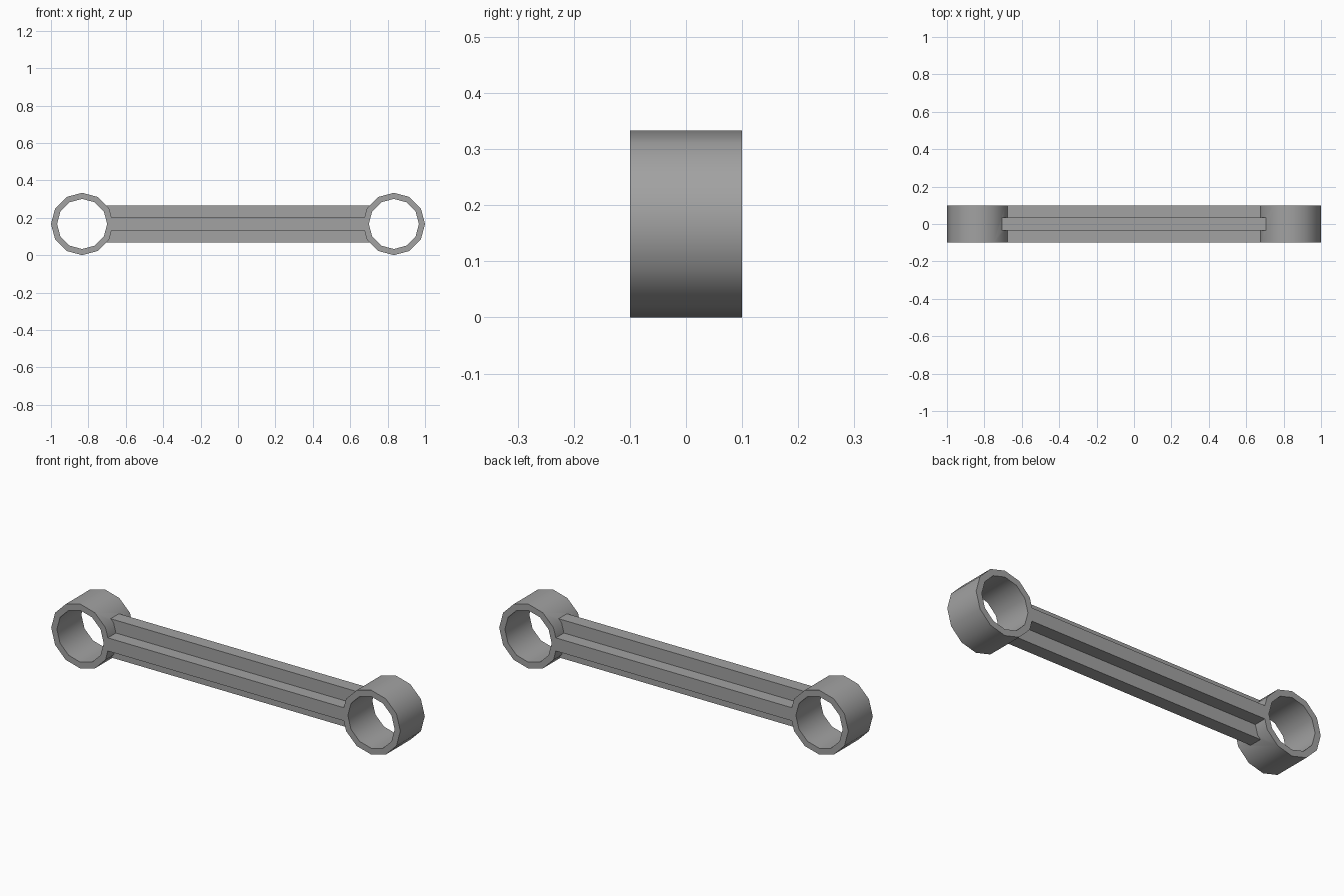
import bpy
import bmesh
from math import sin, cos, pi, radians

old = bpy.data.objects.get("Cube")
if old:
    bpy.data.objects.remove(old, do_unlink=True)

SIDES = 12
OUTER, INNER = 1 / 6, 0.134      # ring radii
HALF_DEPTH = 0.1                 # half depth of rings and flange
CENTRE_X, CENTRE_Z = 1 - OUTER, OUTER
THIN = 0.034                     # half thickness of both plates of the bar

grey = bpy.data.materials.new("Grey metal")
grey.use_nodes = True
colour = (0.36, 0.36, 0.36, 1)
grey.diffuse_color = colour
grey.node_tree.nodes["Principled BSDF"].inputs["Base Color"].default_value = colour


def finish(name, bm):
    bmesh.ops.recalc_face_normals(bm, faces=bm.faces[:])
    mesh = bpy.data.meshes.new(name)
    bm.to_mesh(mesh)
    bm.free()
    mesh.materials.append(grey)
    obj = bpy.data.objects.new(name, mesh)
    bpy.context.collection.objects.link(obj)
    return obj


def make_ring(name, side):
    """Twelve-sided sleeve with its axis along y."""
    bm = bmesh.new()
    section = [(OUTER, -HALF_DEPTH), (OUTER, HALF_DEPTH),
               (INNER, HALF_DEPTH), (INNER, -HALF_DEPTH)]
    loops = []
    for i in range(SIDES):
        a = 2 * pi * i / SIDES
        loops.append([bm.verts.new((side * CENTRE_X + r * cos(a), y,
                                    CENTRE_Z + r * sin(a))) for r, y in section])
    for i in range(SIDES):
        a, b = loops[i], loops[(i + 1) % SIDES]
        for j in range(4):
            k = (j + 1) % 4
            bm.faces.new((a[j], a[k], b[k], b[j]))
    return finish(name, bm)


def ring_reach(z):
    """Horizontal reach of the twelve-sided outline at height z from its centre."""
    step = 2 * pi / SIDES
    return min((OUTER * cos(step / 2) - abs(z) * sin(a)) / cos(a)
               for a in (step * 0.5, step * 1.5))


def make_bar(name):
    """Cross-section bar whose ends sink a little into the ring walls."""
    bm = bmesh.new()
    t, w = THIN, HALF_DEPTH
    section = [(w, -t), (w, t), (t, t), (t, w), (-t, w), (-t, t),
               (-w, t), (-w, -t), (-t, -t), (-t, -w), (t, -w), (t, -t)]
    ends = []
    for side in (-1, 1):
        ends.append([bm.verts.new((side * (CENTRE_X - ring_reach(z) + 0.012),
                                   y, CENTRE_Z + z)) for y, z in section])
    a, b = ends
    n = len(section)
    for j in range(n):
        k = (j + 1) % n
        bm.faces.new((a[j], a[k], b[k], b[j]))
    # each end: a flat middle strip plus bent upper and lower tabs
    for v in ends:
        bm.faces.new((v[0], v[1], v[2], v[5], v[6], v[7], v[8], v[11]))
        bm.faces.new((v[2], v[3], v[4], v[5]))
        bm.faces.new((v[8], v[9], v[10], v[11]))
    return finish(name, bm)


# Bar and both rings welded into one body
rod = make_bar("link_rod")
for label, side in (("left_ring", 1), ("right_ring", -1)):
    ring = make_ring(label, side)
    weld = rod.modifiers.new(label, "BOOLEAN")
    weld.operation = "UNION"
    weld.solver = "EXACT"
    weld.object = ring
    bpy.context.view_layer.objects.active = rod
    bpy.ops.object.modifier_apply(modifier=weld.name)
    bpy.data.objects.remove(ring, do_unlink=True)

# Smooth ring walls, crisp plate edges
bpy.ops.object.select_all(action="DESELECT")
rod.select_set(True)
bpy.context.view_layer.objects.active = rod
bpy.ops.object.shade_smooth_by_angle(angle=radians(38))
